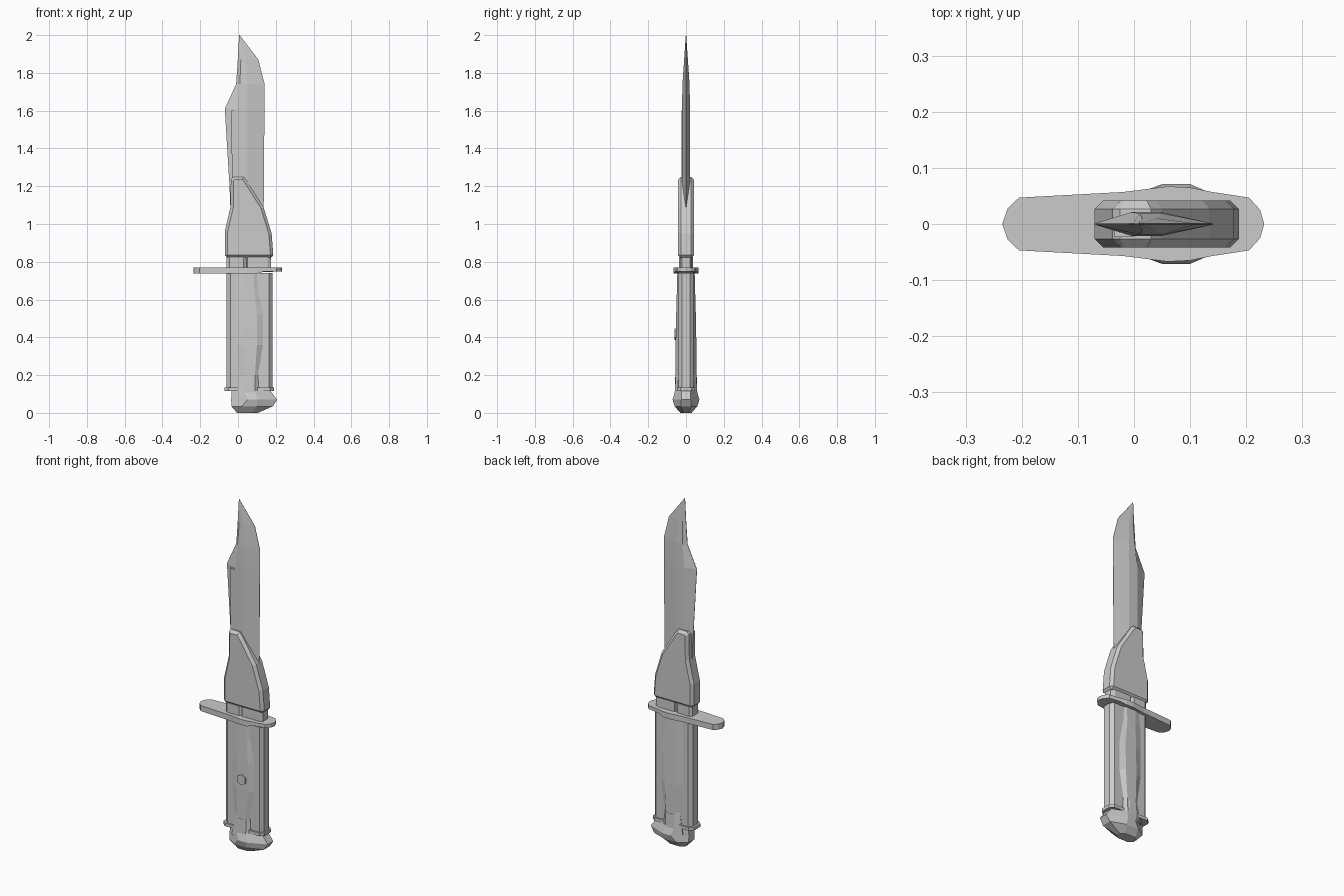
import bpy, bmesh
from math import cos, sin, pi


def finish(name, bm):
    bmesh.ops.recalc_face_normals(bm, faces=bm.faces)
    me = bpy.data.meshes.new(name)
    bm.to_mesh(me)
    bm.free()
    ob = bpy.data.objects.new(name, me)
    bpy.context.collection.objects.link(ob)
    return ob


def loft(name, sections):
    """Eight-sided loft; section = z, four x stations, end and middle half-thickness."""
    bm = bmesh.new()
    rings = []
    for z, a, b, c, d, ye, ym in sections:
        pts = [(a, -ye), (b, -ym), (c, -ym), (d, -ye),
               (d, ye), (c, ym), (b, ym), (a, ye)]
        rings.append([bm.verts.new((x, y, z)) for x, y in pts])
    for lo, hi in zip(rings, rings[1:]):
        for i in range(8):
            j = (i + 1) % 8
            bm.faces.new((lo[i], lo[j], hi[j], hi[i]))
    bm.faces.new(rings[0])
    bm.faces.new(rings[-1])
    bmesh.ops.remove_doubles(bm, verts=bm.verts, dist=1e-5)
    return finish(name, bm)


def slab(name, outline, lo, hi, axis):
    """Outline extruded along y (xz outline) or z (xy outline)."""
    bm = bmesh.new()
    put = (lambda u, v, w: (u, w, v)) if axis == 'y' else (lambda u, v, w: (u, v, w))
    f = bm.faces.new([bm.verts.new(put(u, v, lo)) for u, v in outline])
    r = bmesh.ops.extrude_face_region(bm, geom=[f])
    for v in r['geom']:
        if isinstance(v, bmesh.types.BMVert):
            setattr(v.co, axis, hi)
    return finish(name, bm)


# Blade: sharp edges on both sides, thick along the middle
loft("blade", [
    (0.95, -0.035, 0.0, 0.05, 0.135, 0.001, 0.021),
    (1.20, -0.045, -0.005, 0.05, 0.137, 0.001, 0.021),
    (1.61, -0.070, -0.005, 0.05, 0.140, 0.001, 0.021),
    (1.74, -0.010, 0.01, 0.05, 0.141, 0.001, 0.019),
    (1.87, -0.001, 0.015, 0.04, 0.108, 0.001, 0.010),
    (2.00, 0.006, 0.007, 0.008, 0.009, 0.0005, 0.001)])

# Narrow strip beside the blade spine
slab("blade_strip", [(-0.03, 1.0), (0.0, 1.0), (0.0, 1.6), (-0.035, 1.6)],
     -0.023, 0.0, 'y')

# Blade sleeve with chamfered rim
sleeve = slab("blade_sleeve", [
    (-0.07, 0.82), (0.188, 0.82), (0.178, 0.95), (0.135, 1.09), (0.05, 1.225),
    (0.03, 1.25), (-0.025, 1.25), (-0.038, 1.235), (-0.04, 1.09), (-0.07, 0.96)],
    -0.042, 0.042, 'y')
bev = sleeve.modifiers.new("rim", 'BEVEL')
bev.width = 0.015
bev.segments = 1
bev.limit_method = 'ANGLE'
bev.angle_limit = 1.2

# Collar in two halves above the guard
loft("collar_left", [(z, -0.06, -0.045, 0.03, 0.045, 0.025, 0.036) for z in (0.76, 0.825)])
loft("collar_right", [(z, 0.045, 0.05, 0.155, 0.175, 0.022, 0.033) for z in (0.76, 0.825)])

# Cross guard, thinner towards the right end
half = [(-0.235, 0.0), (-0.225, 0.028), (-0.205, 0.047), (-0.02, 0.057), (0.06, 0.067),
        (0.1, 0.065), (0.14, 0.057), (0.205, 0.047), (0.225, 0.025), (0.232, 0.0)]
guard = slab("cross_guard", half + [(x, -y) for x, y in half[-2:0:-1]], 0.738, 0.77, 'z')
for v in guard.data.vertices:
    if v.co.x > 0.13 and v.co.z < 0.75:
        v.co.z = 0.749

# Handle core, lower ring and raised grip
loft("handle", [(z, -0.06, -0.04, 0.165, 0.182, 0.022, 0.04) for z in (0.12, 0.74)])
loft("lower_ring", [(z, -0.072, -0.05, 0.17, 0.19, 0.028, 0.048) for z in (0.116, 0.134)])
loft("raised_grip", [
    (0.08, -0.01, 0.03, 0.09, 0.115, 0.045, 0.06),
    (0.20, 0.012, 0.035, 0.09, 0.105, 0.04, 0.055),
    (0.36, -0.01, 0.03, 0.10, 0.132, 0.04, 0.055),
    (0.52, -0.01, 0.03, 0.10, 0.132, 0.04, 0.052),
    (0.66, -0.008, 0.03, 0.085, 0.105, 0.04, 0.048),
    (0.74, 0.0, 0.03, 0.085, 0.10, 0.04, 0.046)])

# Hexagonal screw on the front of the grip
slab("grip_screw", [(0.062 + 0.031 * cos(i * pi / 3 + pi / 6), 0.417 + 0.031 * sin(i * pi / 3 + pi / 6))
                    for i in range(6)], -0.061, -0.04, 'y')

# Faceted pommel hooked to the right
loft("pommel", [
    (0.00, -0.005, 0.02, 0.08, 0.105, 0.012, 0.03),
    (0.035, -0.035, 0.02, 0.10, 0.185, 0.028, 0.06),
    (0.07, -0.036, 0.05, 0.10, 0.207, 0.025, 0.071),
    (0.117, -0.033, 0.03, 0.09, 0.172, 0.025, 0.057)])
loft("pommel_neck", [
    (0.10, 0.0, 0.035, 0.085, 0.12, 0.04, 0.06),
    (0.19, 0.02, 0.04, 0.075, 0.10, 0.04, 0.057)])
